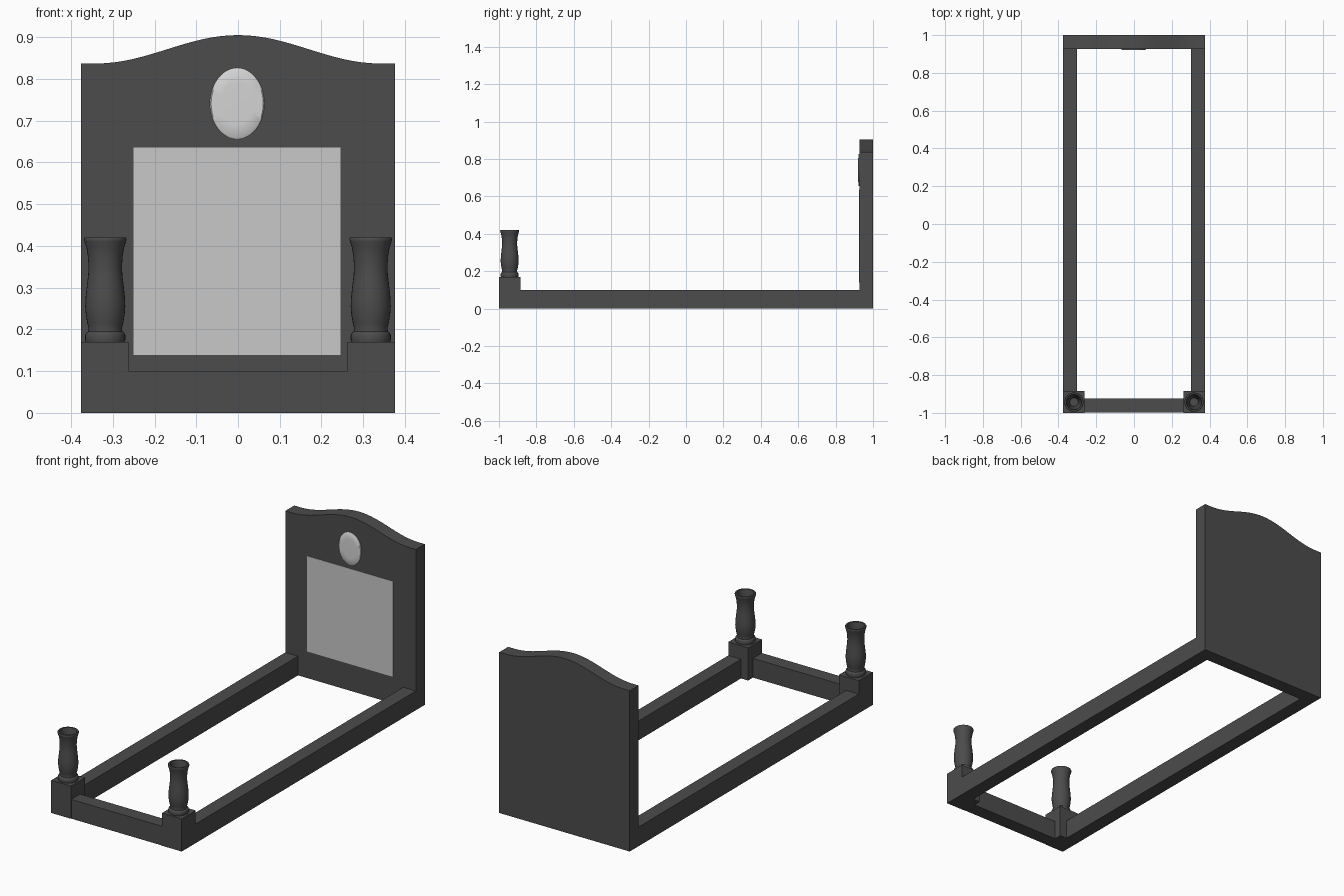
import bpy, bmesh, math

if "Cube" in bpy.data.objects:
    bpy.data.objects.remove(bpy.data.objects["Cube"])


def material(name, value):
    m = bpy.data.materials.new(name)
    m.diffuse_color = (value, value, value, 1)
    m.use_nodes = True
    m.node_tree.nodes["Principled BSDF"].inputs["Base Color"].default_value = m.diffuse_color
    return m


STONE = material("dark granite", 0.072)
PANEL = material("light grey panel", 0.58)
PORCELAIN = material("pale porcelain", 0.66)


def finish(name, bm, mat, smooth=False):
    bmesh.ops.recalc_face_normals(bm, faces=bm.faces)
    me = bpy.data.meshes.new(name)
    bm.to_mesh(me)
    bm.free()
    me.materials.append(mat)
    if smooth:
        me.shade_smooth()
        me.set_sharp_from_angle(angle=math.radians(40))
    ob = bpy.data.objects.new(name, me)
    bpy.context.collection.objects.link(ob)
    return ob


def box(name, lo, hi, mat=STONE):
    bm = bmesh.new()
    bmesh.ops.create_cube(bm, size=1)
    for v in bm.verts:
        v.co = [(a + b) / 2 + c * (b - a) for a, b, c in zip(lo, hi, v.co)]
    return finish(name, bm, mat)


def bridge(bm, a, b):
    n = len(a)
    for i in range(n):
        j = (i + 1) % n
        bm.faces.new((a[i], a[j], b[j], b[i]))


# Headstone: outline with a cosine crown, extruded in depth
N = 32
outline = [(-0.376, 0), (0.376, 0), (0.376, 0.837)]
for i in range(N + 1):
    x = 0.34 - 0.68 * i / N
    outline.append((x, 0.837 + 0.034 * (1 + math.cos(math.pi * x / 0.34))))
outline.append((-0.376, 0.837))
bm = bmesh.new()
front = [bm.verts.new((x, 0.927, z)) for x, z in outline]
back = [bm.verts.new((x, 1.0, z)) for x, z in outline]
bm.faces.new(front)
bm.faces.new(back[::-1])
bridge(bm, front, back)
finish("headstone", bm, STONE)

# Inscription panel on the headstone front
box("inscription_panel", (-0.25, 0.9255, 0.139), (0.246, 0.929, 0.636), PANEL)

# Slightly domed oval plaque
bm = bmesh.new()
rings = []
for s, y in ((1, 0.928), (1, 0.924), (0.96, 0.9215), (0.6, 0.9205)):
    rings.append([bm.verts.new((-0.002 + 0.065 * s * math.cos(t * math.tau / 48), y,
                                0.741 + 0.085 * s * math.sin(t * math.tau / 48)))
                  for t in range(48)])
for a, b in zip(rings, rings[1:]):
    bridge(bm, a, b)
bm.faces.new(rings[0])
bm.faces.new(rings[-1])
finish("oval_plaque", bm, PORCELAIN, True)

# Kerb rail across the foot
box("foot_rail", (-0.262, -0.998, 0), (0.262, -0.925, 0.1))

# Vase profile (radius, height): outside, over the rim, down the hollow
PROFILE = [(0.047, 0.17), (0.048, 0.175), (0.048, 0.186), (0.046, 0.191),
           (0.041, 0.195), (0.040, 0.203), (0.043, 0.215), (0.0465, 0.235),
           (0.048, 0.255), (0.047, 0.278), (0.044, 0.305), (0.041, 0.33),
           (0.040, 0.35), (0.0415, 0.375), (0.045, 0.396), (0.050, 0.411),
           (0.051, 0.416), (0.049, 0.420), (0.041, 0.420),
           (0.037, 0.40), (0.032, 0.35), (0.022, 0.25)]
SEGS = 32

for side, label in ((-1, "left"), (1, "right")):
    # Side rail and corner block
    xs = sorted((side * 0.303, side * 0.376))
    box(label + "_side_rail", (xs[0], -0.886, 0), (xs[1], 0.927, 0.1))
    xs = sorted((side * 0.262, side * 0.376))
    box(label + "_corner_block", (xs[0], -1.0, 0), (xs[1], -0.885, 0.17))
    # Turned vase
    bm = bmesh.new()
    rings = [[bm.verts.new((side * 0.318 + r * math.cos(k * math.tau / SEGS),
                            -0.943 + r * math.sin(k * math.tau / SEGS), z))
              for k in range(SEGS)] for r, z in PROFILE]
    for a, b in zip(rings, rings[1:]):
        bridge(bm, a, b)
    bm.faces.new(rings[0])
    bm.faces.new(rings[-1])
    finish(label + "_vase", bm, STONE, True)
